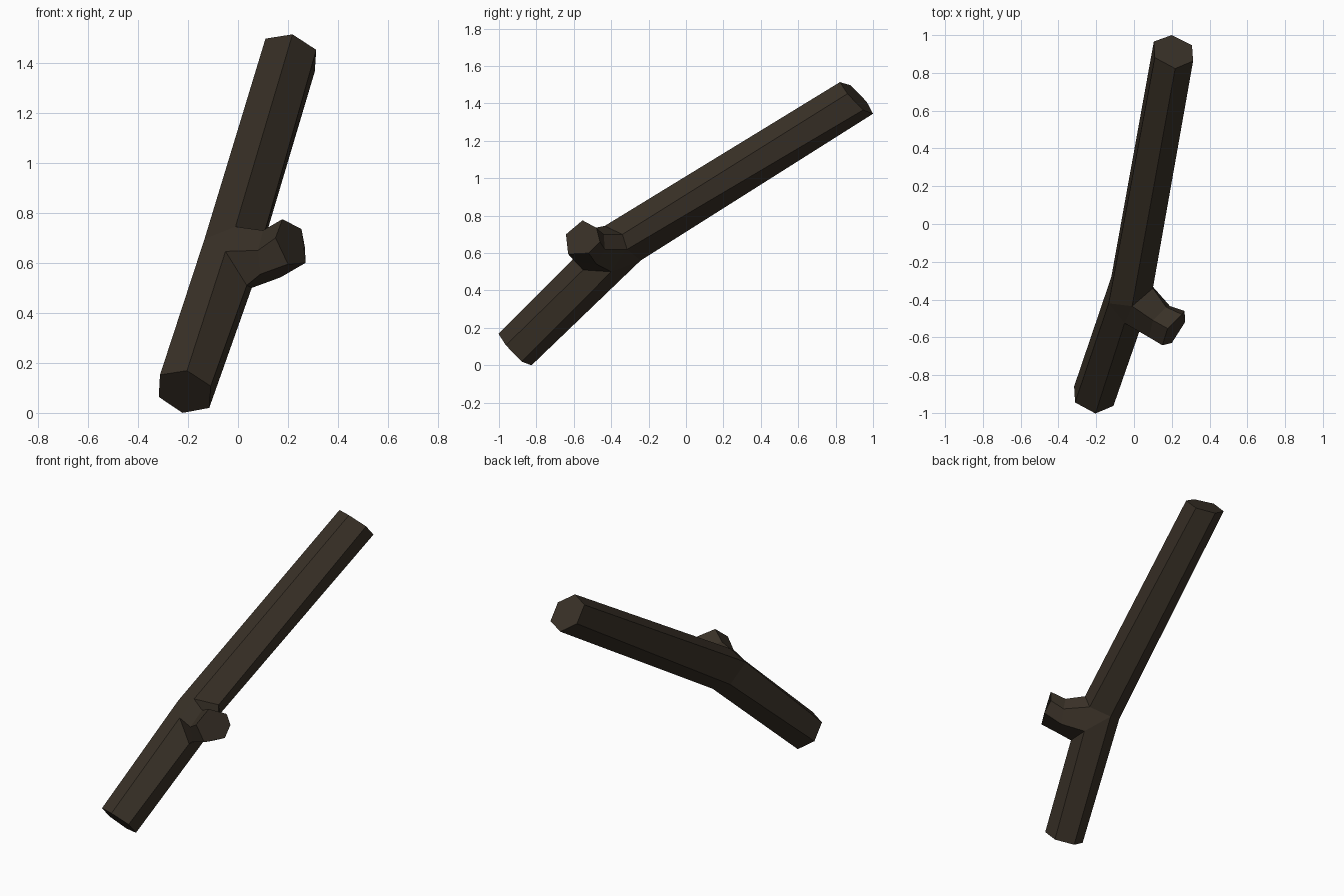
import bpy, bmesh
from mathutils import Vector

if "Cube" in bpy.data.objects:
    bpy.data.objects.remove(bpy.data.objects["Cube"])

bark = bpy.data.materials.new("dark bark brown")
bark.diffuse_color = (0.04, 0.03, 0.02, 1)
bark.use_nodes = True
bark.node_tree.nodes["Principled BSDF"].inputs["Base Color"].default_value = bark.diffuse_color

# hexagon section shared by both trunk ends (offsets from the axis)
section = [(0.008, -0.09, 0.083), (0.103, -0.05, 0.021), (0.097, 0.034, -0.066),
           (-0.01, 0.087, -0.086), (-0.105, 0.053, -0.022), (-0.1, -0.032, 0.066)]

bm = bmesh.new()


def ring(points, centre=(0, 0, 0)):
    return [bm.verts.new(Vector(p) + Vector(centre)) for p in points]


def bridge(a, b):
    for i in range(6):
        j = (i + 1) % 6
        bm.faces.new((a[i], a[j], b[j], b[i]))


# trunk ends
bottom = ring(section, (-0.212, -0.913, 0.086))
top = ring(section, (0.21, 0.913, 1.431))

# bend: three shared back vertices, and a fork opening on the front right
back = ring([(-0.02, -0.243, 0.56), (-0.12, -0.28, 0.60), (-0.134, -0.42, 0.695)])
low = ring([(-0.05, -0.525, 0.646), (0.035, -0.55, 0.51), (0.055, -0.40, 0.50)])
high = ring([(-0.01, -0.435, 0.745), (0.10, -0.34, 0.70), (0.085, -0.315, 0.62)])
bridge(bottom, low + back)
bridge(high + back, top)
bm.faces.new((back[2], low[0], high[0]))
bm.faces.new((back[0], high[2], low[2]))

# short stub branch with a waist and a flared end
waist = ring([(0.10, -0.51, 0.73), (0.17, -0.44, 0.70), (0.19, -0.434, 0.62),
              (0.17, -0.48, 0.542), (0.09, -0.595, 0.555), (0.08, -0.60, 0.65)])
tip = ring([(0.178, -0.553, 0.775), (0.254, -0.479, 0.735), (0.268, -0.46, 0.66),
            (0.27, -0.52, 0.60), (0.20, -0.63, 0.595), (0.15, -0.642, 0.70)])
bridge(high + low[::-1], waist)
bridge(waist, tip)

# end caps
for cap in (bottom, top, tip):
    bm.faces.new(cap)
bmesh.ops.recalc_face_normals(bm, faces=bm.faces)

mesh = bpy.data.meshes.new("forked_branch")
bm.to_mesh(mesh)
bm.free()
mesh.materials.append(bark)
bpy.context.collection.objects.link(bpy.data.objects.new("forked_branch", mesh))
